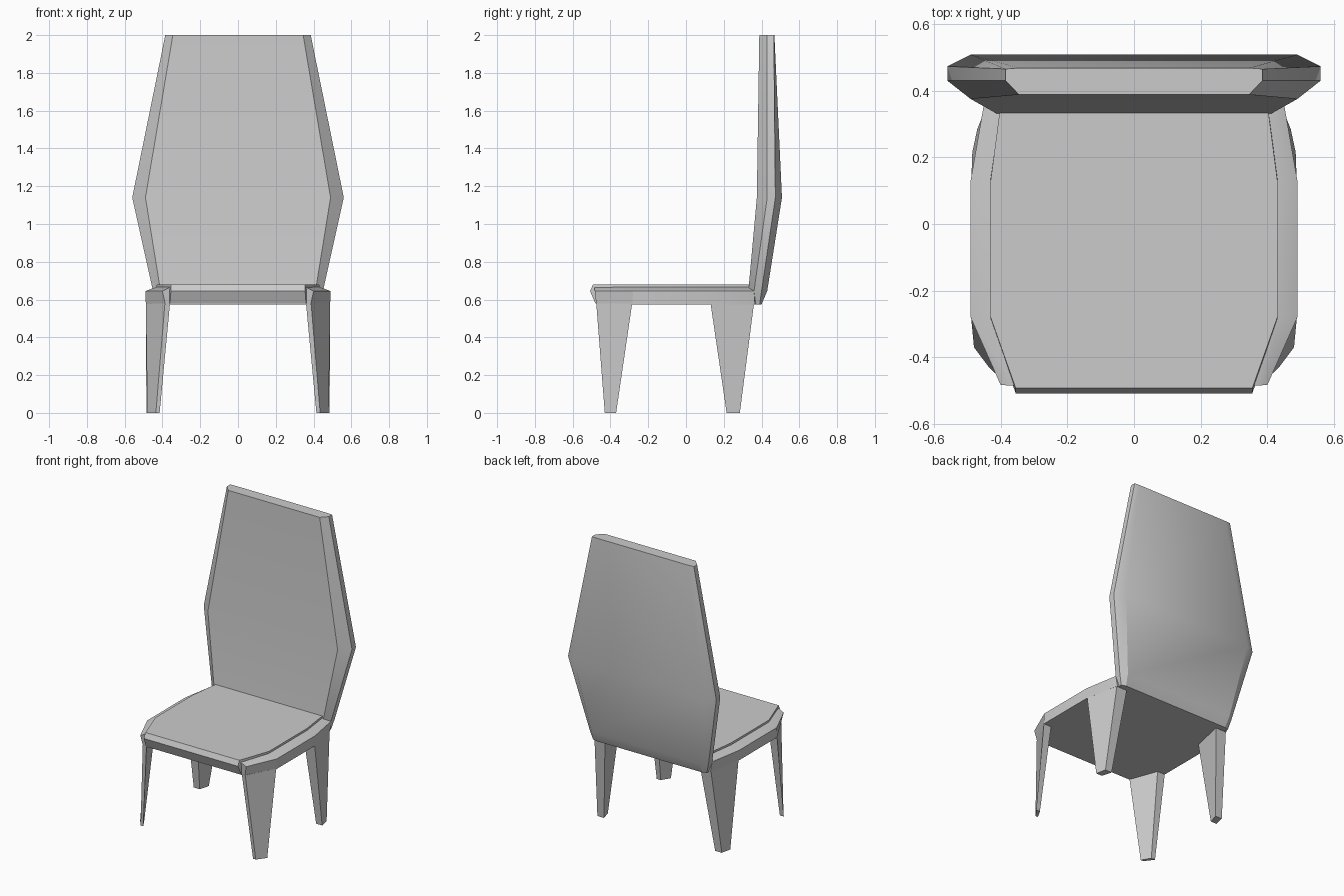
import bpy, bmesh
from math import radians

if "Cube" in bpy.data.objects:
    bpy.data.objects.remove(bpy.data.objects["Cube"])


def loft(name, rings, mirrored=False, smooth=None):
    """Skin a stack of equal-count point rings and cap both ends."""
    bm = bmesh.new()
    rows = [[bm.verts.new(p) for p in ring] for ring in rings]
    n = len(rows[0])
    for a, b in zip(rows, rows[1:]):
        for i in range(n):
            j = (i + 1) % n
            bm.faces.new((a[i], a[j], b[j], b[i]))
    bm.faces.new(rows[0][::-1])
    bm.faces.new(rows[-1])
    bmesh.ops.recalc_face_normals(bm, faces=bm.faces)
    mesh = bpy.data.meshes.new(name)
    bm.to_mesh(mesh)
    bm.free()
    ob = bpy.data.objects.new(name, mesh)
    bpy.context.collection.objects.link(ob)
    if mirrored:
        mod = ob.modifiers.new("Mirror", 'MIRROR')
        mod.use_axis[0] = True
    if smooth:
        bpy.ops.object.select_all(action='DESELECT')
        ob.select_set(True)
        bpy.context.view_layer.objects.active = ob
        bpy.ops.object.shade_smooth_by_angle(angle=radians(smooth))
    return ob


def symmetric(half, z):
    """Closed ring from the right-hand half of an outline."""
    return ([(x, y, z) for x, y in half] +
            [(-x, y, z) for x, y in reversed(half)])


def at(points, z):
    return [(x, y, z) for x, y in points]


# Seat frame, with a rim sloping gently up to the cushion
rim = [(0.40, -0.483), (0.49, -0.28), (0.49, 0.13), (0.45, 0.36)]
under = [(0.385, -0.475), (0.488, -0.285), (0.488, 0.13), (0.44, 0.365)]
inner = [(0.355, -0.485), (0.43, -0.28), (0.43, 0.13), (0.40, 0.36)]
loft("seat_frame", [symmetric(under, 0.575), symmetric(rim, 0.645),
                    symmetric(inner, 0.667)], smooth=25)

# Cushion and its rolled front edge
lower = [(0.36, -0.48), (0.42, -0.28), (0.42, 0.13), (0.40, 0.36)]
lip = [(0.355, -0.508), (0.432, -0.28), (0.432, 0.13), (0.40, 0.36)]
top = [(0.355, -0.492), (0.43, -0.28), (0.43, 0.13), (0.40, 0.36)]
loft("seat_cushion", [symmetric(lower, 0.58), symmetric(lip, 0.645),
                      symmetric(top, 0.68)], smooth=25)

# Backrest: chamfered slab
# z, face half width, side half width, front y, side front y, side back y, back y
sections = [
    (0.575, 0.40, 0.43, 0.360, 0.370, 0.390, 0.400),
    (0.645, 0.41, 0.45, 0.330, 0.360, 0.400, 0.430),
    (1.14, 0.49, 0.56, 0.375, 0.430, 0.473, 0.508),
    (2.00, 0.345, 0.385, 0.388, 0.430, 0.465, 0.468),
]
loft("backrest", [symmetric([(w, f), (s, sf), (s, sb), (w, b)], z)
                  for z, w, s, f, sf, sb, b in sections], smooth=25)

# Tapered legs, following the angled seat corners
loft("front_legs", [
    at([(0.415, -0.43), (0.435, -0.43), (0.48, -0.37), (0.45, -0.37)], 0),
    at([(0.36, -0.473), (0.387, -0.475), (0.488, -0.285), (0.43, -0.285)], 0.58),
], mirrored=True)
loft("rear_legs", [
    at([(0.44, 0.215), (0.485, 0.215), (0.47, 0.285), (0.42, 0.285)], 0),
    at([(0.41, 0.13), (0.488, 0.13), (0.44, 0.36), (0.36, 0.36)], 0.58),
], mirrored=True)
